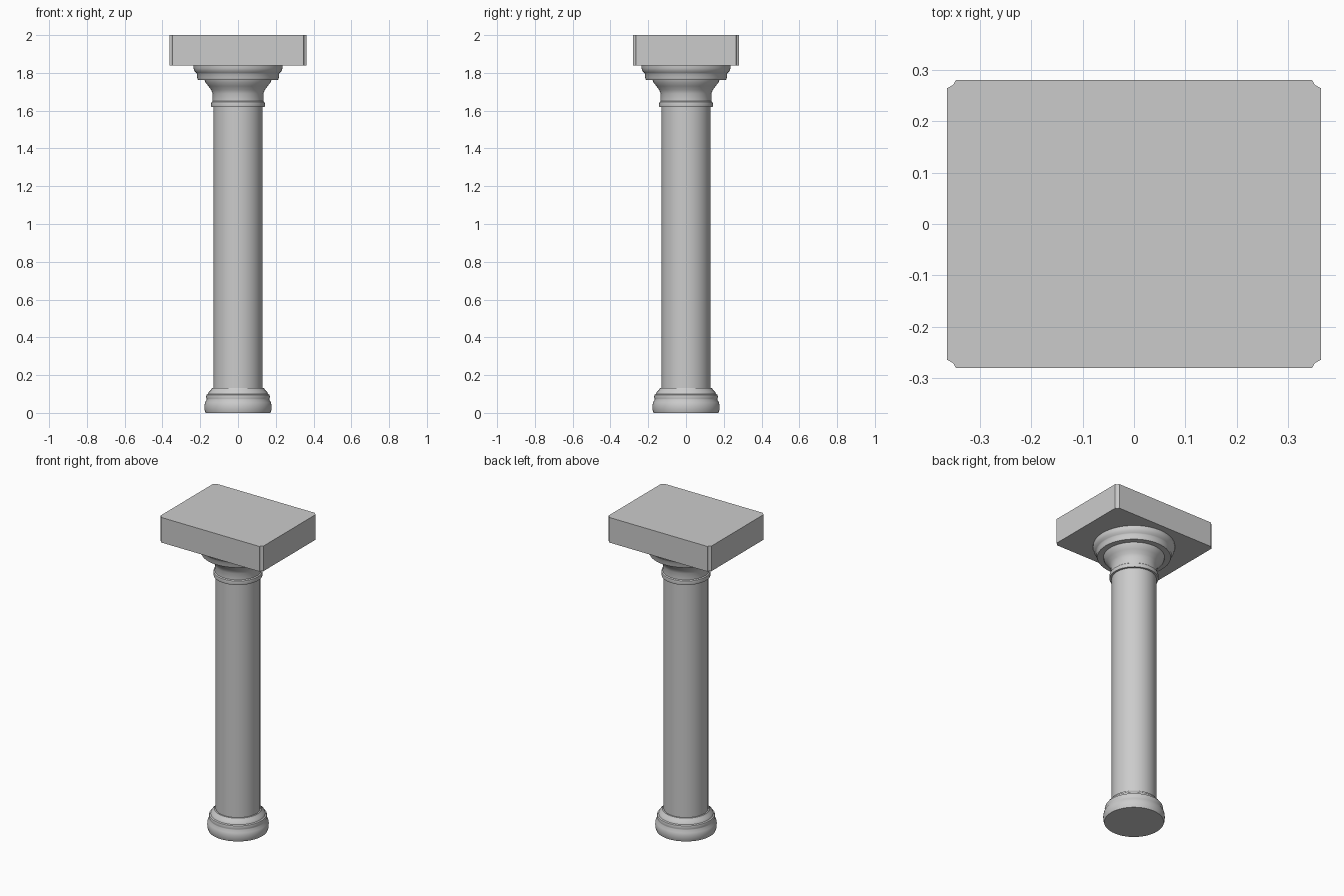
import bpy, bmesh, math

if "Cube" in bpy.data.objects:
    bpy.data.objects.remove(bpy.data.objects["Cube"])


def finish(name, bm, smooth):
    bmesh.ops.recalc_face_normals(bm, faces=bm.faces)
    mesh = bpy.data.meshes.new(name)
    bm.to_mesh(mesh)
    bm.free()
    ob = bpy.data.objects.new(name, mesh)
    bpy.context.collection.objects.link(ob)
    if smooth:
        bpy.ops.object.select_all(action='DESELECT')
        bpy.context.view_layer.objects.active = ob
        ob.select_set(True)
        bpy.ops.object.shade_smooth_by_angle(angle=math.radians(40))
    return ob


def lathe(name, profile, sides=48):
    """Turn a list of (radius, height) into a capped round solid."""
    bm = bmesh.new()
    rings = []
    for r, z in profile:
        rings.append([bm.verts.new((r * math.cos(2 * math.pi * i / sides),
                                    r * math.sin(2 * math.pi * i / sides), z))
                      for i in range(sides)])
    for a, b in zip(rings, rings[1:]):
        for i in range(sides):
            j = (i + 1) % sides
            bm.faces.new((a[i], a[j], b[j], b[i]))
    bm.faces.new(rings[0][::-1])
    bm.faces.new(rings[-1])
    return finish(name, bm, True)


# Moulded foot
lathe("base", [(0.172, 0), (0.177, 0.015), (0.178, 0.035), (0.175, 0.055), (0.166, 0.07),
               (0.166, 0.075), (0.169, 0.085), (0.166, 0.096), (0.158, 0.1),
               (0.154, 0.112), (0.142, 0.122), (0.137, 0.132)])

# Plain shaft
lathe("shaft", [(0.129, 0.125), (0.129, 1.63)])

# Collar, flared neck and stepped top of the column
lathe("capital", [(0.141, 1.62), (0.143, 1.63), (0.141, 1.645), (0.135, 1.65),
                  (0.134, 1.69), (0.142, 1.71), (0.157, 1.73), (0.173, 1.75), (0.177, 1.763),
                  (0.212, 1.763), (0.217, 1.775), (0.217, 1.795), (0.221, 1.8),
                  (0.231, 1.81), (0.236, 1.825), (0.236, 1.845)])

# Rectangular slab with small scooped corners
HX, HY = 0.363, 0.28
corner = [(HX, HY - 0.016), (HX - 0.009, HY - 0.011), (HX - 0.012, HY - 0.009), (HX - 0.017, HY)]
outline = []
for sx, sy in ((1, 1), (-1, 1), (-1, -1), (1, -1)):
    pts = [(x * sx, y * sy) for x, y in corner]
    outline += pts if sx * sy > 0 else pts[::-1]
bm = bmesh.new()
face = bm.faces.new([bm.verts.new((x, y, 1.84)) for x, y in outline])
top = bmesh.ops.extrude_face_region(bm, geom=[face], use_keep_orig=True)
bmesh.ops.translate(bm, vec=(0, 0, 0.16),
                    verts=[g for g in top["geom"] if isinstance(g, bmesh.types.BMVert)])
finish("top_slab", bm, False)
